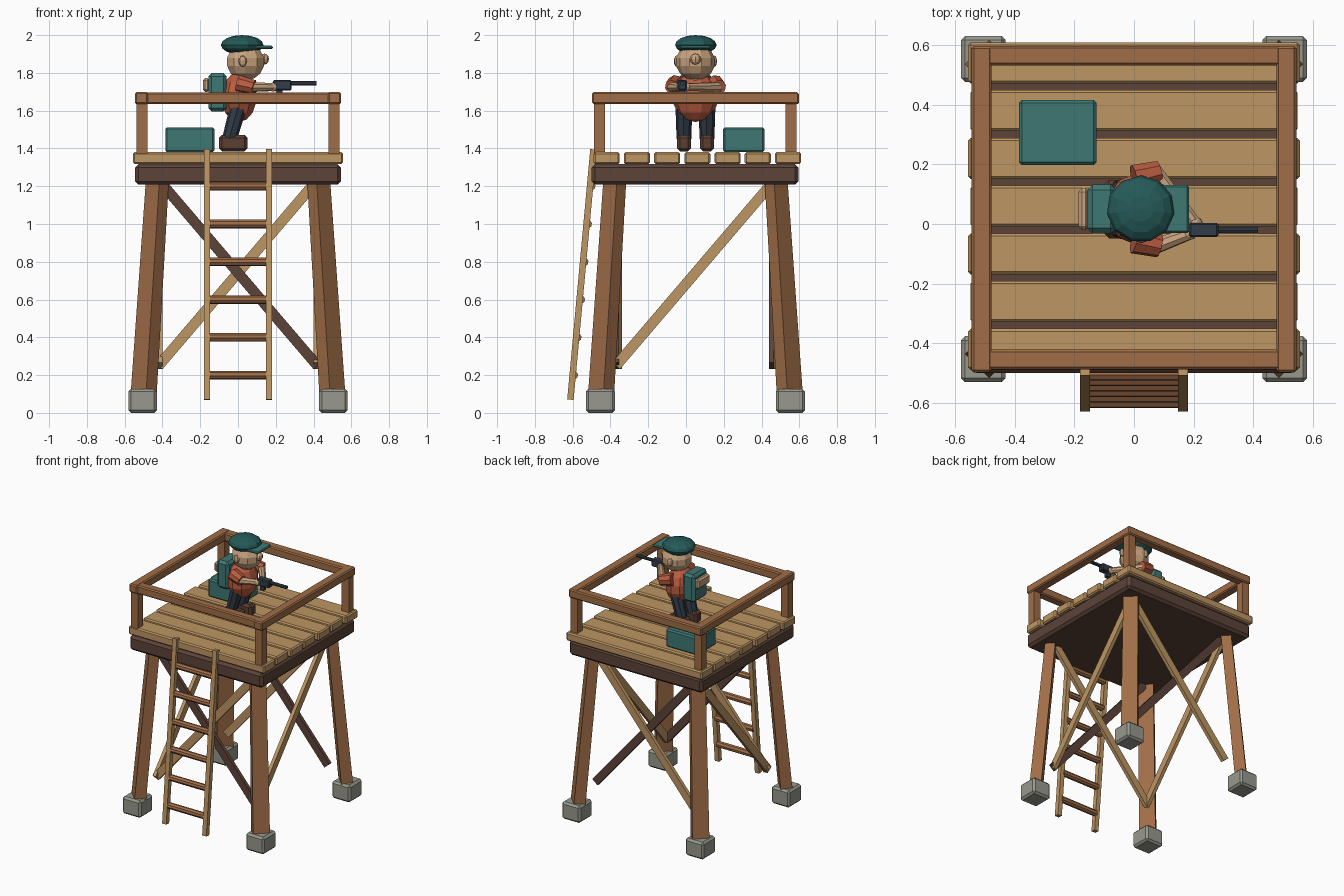
import bpy, bmesh
from mathutils import Vector, Matrix

cube = bpy.data.objects.get("Cube")
if cube:
    bpy.data.objects.remove(cube, do_unlink=True)

CY = 0.05  # tower centre in y


def material(name, *rgb):
    lin = [((c / 255 + 0.055) / 1.055) ** 2.4 for c in rgb] + [1.0]
    m = bpy.data.materials.new(name)
    m.use_nodes = True
    m.diffuse_color = lin
    m.node_tree.nodes["Principled BSDF"].inputs["Base Color"].default_value = lin
    return m


TAN = material("light wood", 190, 150, 99)
BROWN = material("brown wood", 160, 109, 71)
DARK = material("dark wood", 92, 67, 57)
STONE = material("grey stone", 152, 153, 142)
TEAL = material("teal", 62, 120, 116)
HAT = material("dark teal", 36, 90, 88)
RED = material("rust red", 186, 92, 64)
SKIN = material("skin", 202, 164, 127)
SLATE = material("slate", 50, 60, 72)
LEATHER = material("dark leather", 92, 62, 50)


def finish(bm, name, mat, matrix=None, bevel=0.0):
    if bevel:
        bmesh.ops.bevel(bm, geom=bm.edges[:], offset=bevel, segments=1,
                        affect='EDGES', profile=0.5)
    if matrix:
        bmesh.ops.transform(bm, matrix=matrix, verts=bm.verts)
    bmesh.ops.recalc_face_normals(bm, faces=bm.faces)
    me = bpy.data.meshes.new(name)
    bm.to_mesh(me)
    bm.free()
    me.materials.append(mat)
    ob = bpy.data.objects.new(name, me)
    bpy.context.collection.objects.link(ob)
    return ob


def box(name, mat, x, y, z, bevel=0.0):
    """Box from three (low, high) ranges."""
    bm = bmesh.new()
    bmesh.ops.create_cube(bm, size=1)
    for v in bm.verts:
        v.co = Vector([r[0] + (c + 0.5) * (r[1] - r[0]) for c, r in zip(v.co, (x, y, z))])
    return finish(bm, name, mat, bevel=bevel)


def frame(a, b, side):
    a, b = Vector(a), Vector(b)
    zax = (b - a).normalized()
    xax = Vector(side)
    xax = (xax - zax * xax.dot(zax)).normalized()
    m = Matrix((xax, zax.cross(xax), zax)).transposed().to_4x4()
    m.translation = (a + b) / 2
    return m, (b - a).length


def beam(name, mat, a, b, w, d, side=(1, 0, 0), taper=1.0, bevel=0.0):
    """Timber from a to b, w wide along side and d deep."""
    m, length = frame(a, b, side)
    bm = bmesh.new()
    bmesh.ops.create_cube(bm, size=1)
    for v in bm.verts:
        k = taper if v.co.z > 0 else 1
        v.co = Vector((v.co.x * w * k, v.co.y * d * k, v.co.z * length))
    return finish(bm, name, mat, m, bevel)


def limb(name, mat, a, b, r1, r2, sides=8):
    m, length = frame(a, b, (0.1, 1, 0.2))
    bm = bmesh.new()
    bmesh.ops.create_cone(bm, cap_ends=True, segments=sides, radius1=r1, radius2=r2, depth=length)
    return finish(bm, name, mat, m)


def ball(name, mat, centre, size, seg=10, rings=7):
    bm = bmesh.new()
    bmesh.ops.create_uvsphere(bm, u_segments=seg, v_segments=rings, radius=1)
    return finish(bm, name, mat, Matrix.Translation(centre) @ Matrix.Diagonal((*size, 1)))


def about(c, half):
    return (c - half, c + half)


# Stone footings and splayed legs
for sx, fx in ((-1, "right"), (1, "left")):
    for sy, fy in ((-1, "front"), (1, "back")):
        box(f"{fy}_{fx}_footing", STONE, about(sx * 0.505, 0.075),
            about(CY + sy * 0.503, 0.077), (0, 0.127), 0.014)
        beam(f"{fy}_{fx}_leg", BROWN, (sx * 0.5, CY + sy * 0.5, 0.09),
             (sx * 0.427, CY + sy * 0.427, 1.23), 0.115, 0.08, (sx, -sy, 0), 0.88)

# Crossed braces front and back, single braces on the sides
for sy, fy in ((-1, "front"), (1, "back")):
    y = CY + sy * 0.41
    beam(f"{fy}_dark_brace", DARK, (0.42, y - 0.008, 0.25), (-0.4, y - 0.008, 1.21), 0.055, 0.026)
    beam(f"{fy}_light_brace", TAN, (-0.42, y + 0.008, 0.25), (0.4, y + 0.008, 1.21), 0.055, 0.026)
for sx, fx in ((-1, "right"), (1, "left")):
    beam(f"{fx}_side_brace", TAN, (sx * 0.412, CY - 0.42, 0.25),
         (sx * 0.412, CY + 0.4, 1.21), 0.055, 0.026, (0, 1, 0))

# Platform base and deck planks
box("platform_base", DARK, about(0, 0.545), about(CY - 0.002, 0.547), (1.208, 1.317), 0.018)
for i in range(7):
    box(f"deck_plank_{i + 1}", TAN, about(0, 0.556 - 0.008 * (i % 2)),
        about(0.06 + (i - 3) * 0.16, 0.069), (1.317, 1.38), 0.009)

# Guard rail
for sx, fx in ((-1, "right"), (1, "left")):
    for y, fy in ((-0.457, "front"), (0.557, "back")):
        box(f"{fy}_{fx}_post", BROWN, about(sx * 0.508, 0.029), about(y, 0.029), (1.35, 1.66))
    box(f"{fx}_rail", BROWN, about(sx * 0.511, 0.034), (-0.498, 0.596), (1.636, 1.698), 0.008)
for y, fy in ((-0.454, "front"), (0.564, "back")):
    box(f"{fy}_rail", BROWN, about(0, 0.545), about(y, 0.033), (1.634, 1.696), 0.008)

# Leaning ladder
low, high = Vector((0, -0.612, 0.07)), Vector((0, -0.49, 1.395))
for sx, fx in ((-1, "right"), (1, "left")):
    off = Vector((sx * 0.164, 0, 0))
    beam(f"ladder_{fx}_rail", TAN, low + off, high + off, 0.034, 0.034)
for i in range(6):
    p = low.lerp(high, (0.2 + 0.2 * i - low.z) / (high.z - low.z))
    limb(f"ladder_rung_{i + 1}", BROWN, p + Vector((-0.155, 0.006, 0)),
         p + Vector((0.155, 0.006, 0)), 0.023, 0.023)

# Supply crate
box("supply_crate", TEAL, (-0.385, -0.125), (0.197, 0.416), (1.38, 1.512), 0.01)

# Lookout: boots, trousers and torso
for s, f in ((-1, "right"), (1, "left")):
    y = CY + s * 0.061
    box(f"{f}_boot", LEATHER, (-0.1, 0.05), about(y, 0.037), (1.385, 1.472), 0.016)
    limb(f"{f}_trouser_leg", SLATE, (-0.045, y, 1.45), (0.01, y, 1.65), 0.039, 0.046)
ball("torso", RED, (0.005, CY, 1.672), (0.098, 0.122, 0.132))
limb("neck", SKIN, (0.025, CY, 1.74), (0.03, CY, 1.82), 0.05, 0.045)

# Head, ears, nose and peaked cap
ball("head", SKIN, (0.04, CY, 1.858), (0.105, 0.105, 0.098))
ball("nose", SKIN, (0.14, CY, 1.873), (0.024, 0.029, 0.029), 8, 6)
for s, f in ((-1, "right"), (1, "left")):
    ball(f"{f}_ear", SKIN, (0.025, CY + s * 0.1, 1.862), (0.022, 0.014, 0.03), 8, 6)
ball("cap", HAT, (0.022, CY, 1.948), (0.114, 0.112, 0.052), 11, 8)
box("cap_peak", TEAL, (0.06, 0.184), about(CY, 0.08), (1.927, 1.944), 0.006)

# Backpack with bedroll and straps
box("backpack", TEAL, (-0.157, -0.06), about(CY, 0.082), (1.595, 1.8), 0.018)
box("bedroll", SKIN, (-0.186, -0.15), about(CY, 0.07), (1.7, 1.772), 0.012)

# Arms reaching to the weapon
grip = Vector((0.195, -0.015, 1.725))
for s, f in ((-1, "right"), (1, "left")):
    shoulder = Vector((0.0, CY + s * 0.105, 1.745))
    elbow = Vector((0.085, CY + s * 0.125, 1.725))
    limb(f"{f}_sleeve", RED, shoulder, elbow, 0.045, 0.038)
    wrist = grip + Vector((0.01 * s, 0.018 * s, 0))
    limb(f"{f}_forearm", SKIN, elbow - Vector((0.015, 0, 0)), wrist, 0.027, 0.021)
    ball(f"{f}_hand", SKIN, wrist, (0.026, 0.022, 0.024), 8, 6)

# Weapon
GY = -0.02
box("weapon_body", SLATE, (0.185, 0.283), about(GY, 0.024), (1.708, 1.762), 0.006)
box("weapon_grip", SLATE, (0.205, 0.235), about(GY, 0.014), (1.675, 1.715))
limb("weapon_barrel", SLATE, (0.27, GY, 1.744), (0.416, GY, 1.744), 0.012, 0.012)
